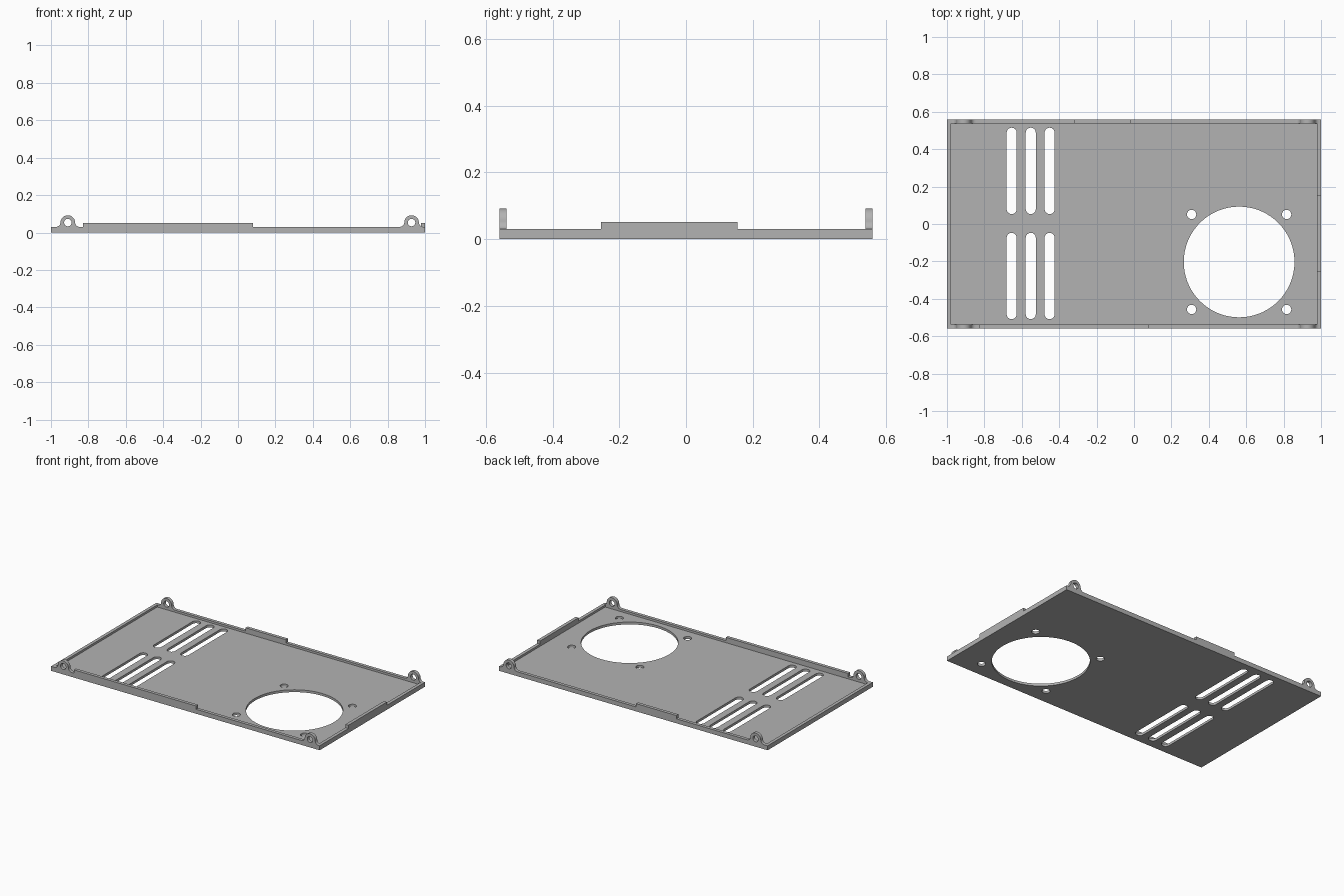
import bpy
import math

cube = bpy.data.objects.get("Cube")
if cube:
    bpy.data.objects.remove(cube, do_unlink=True)

grey = bpy.data.materials.new("plain grey")
grey.use_nodes = True
colour = (0.45, 0.45, 0.45, 1)
grey.diffuse_color = colour
grey.node_tree.nodes["Principled BSDF"].inputs["Base Color"].default_value = colour

HALF_X, HALF_Y = 1.0, 0.56
FLOOR, RIM, TAB = 0.016, 0.03, 0.052
WALL = 0.022


def arc(cx, cy, r, start, end, steps):
    angles = [math.radians(start + (end - start) * i / steps) for i in range(steps + 1)]
    return [(cx + r * math.cos(a), cy + r * math.sin(a)) for a in angles]


def circle(cx, cy, r, sides):
    return arc(cx, cy, r, 0, 360, sides)[:-1]


def rect(x0, x1, y0, y1):
    return [(x0, y0), (x1, y0), (x1, y1), (x0, y1)]


def slot(cx, y0, y1, r):
    return arc(cx, y1 - r, r, 0, 180, 12) + arc(cx, y0 + r, r, 180, 360, 12)


def extrude(name, outlines, depth, location, upright=False):
    """Fill closed outlines (inner ones become holes) and give them depth."""
    curve = bpy.data.curves.new(name, "CURVE")
    curve.dimensions = "2D"
    curve.fill_mode = "BOTH"
    curve.extrude = depth / 2
    for outline in outlines:
        spline = curve.splines.new("POLY")
        spline.points.add(len(outline) - 1)
        for point, (u, v) in zip(spline.points, outline):
            point.co = (u, v, 0, 1)
        spline.use_cyclic_u = True
    obj = bpy.data.objects.new(name, curve)
    bpy.context.collection.objects.link(obj)
    obj.location = location
    if upright:
        obj.rotation_euler.x = math.pi / 2
    bpy.ops.object.select_all(action="DESELECT")
    obj.select_set(True)
    bpy.context.view_layer.objects.active = obj
    bpy.ops.object.convert(target="MESH")
    obj = bpy.context.object
    obj.data.materials.clear()
    obj.data.materials.append(grey)
    bpy.ops.object.shade_smooth_by_angle(angle=math.radians(30))
    return obj


# Floor plate with fan opening, screw holes and vent slots
fan_x, fan_y, screw = 0.562, -0.203, 0.254
floor = [rect(-HALF_X, HALF_X, -HALF_Y, HALF_Y), circle(fan_x, fan_y, 0.296, 72)]
for sx in (-1, 1):
    for sy in (-1, 1):
        floor.append(circle(fan_x + sx * screw, fan_y + sy * screw, 0.025, 24))
for x in (-0.654, -0.552, -0.451):
    floor.append(slot(x, 0.053, 0.515, 0.027))
    floor.append(slot(x, -0.509, -0.047, 0.027))
extrude("floor_plate", floor, FLOOR, (0, 0, FLOOR / 2))

# Low rim around the edge
extrude("rim", [rect(-HALF_X, HALF_X, -HALF_Y, HALF_Y),
                rect(-HALF_X + WALL, HALF_X - WALL, -HALF_Y + WALL, HALF_Y - WALL)],
        RIM - FLOOR, (0, 0, (RIM + FLOOR) / 2))

# Raised tabs on three sides of the rim
tabs = {
    "front_tab": rect(-0.83, 0.08, -HALF_Y, -HALF_Y + WALL),
    "back_tab": rect(-0.32, -0.02, HALF_Y - WALL, HALF_Y),
    "left_tab": rect(HALF_X - WALL, HALF_X, -0.255, 0.155),
}
for name, outline in tabs.items():
    extrude(name, [outline], TAB - RIM, (0, 0, (TAB + RIM) / 2))

# Screw ears with rounded tops and flared feet
R, EYE_Z, FLARE = 0.039, 0.053, 0.025
ear = (arc(R + FLARE, RIM + FLARE, FLARE, 270, 180, 8)
       + arc(0, RIM + FLARE, R, 0, 180, 24)[1:-1]
       + arc(-R - FLARE, RIM + FLARE, FLARE, 0, -90, 8))
ear = [(u, v) if v < RIM + FLARE else (u, v - 0.002) for u, v in ear]
eye = circle(0, EYE_Z, 0.02, 24)
for end, y in (("front", -HALF_Y + WALL / 2), ("back", HALF_Y - WALL / 2)):
    for side, x in (("right", -0.91), ("left", 0.928)):
        extrude(f"{end}_{side}_ear", [ear, eye], WALL, (x, y, 0), upright=True)
